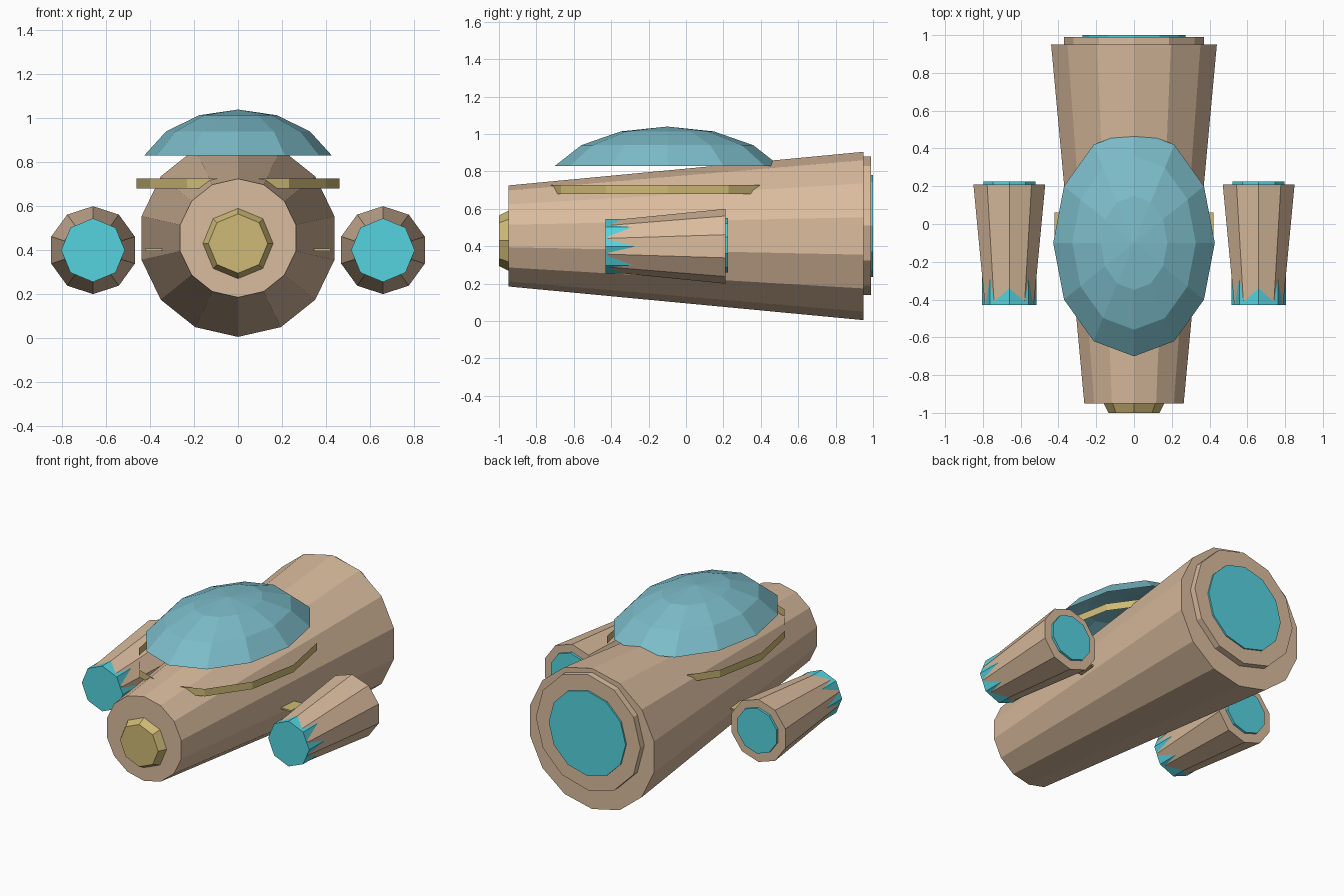
import bpy, bmesh
from math import sin, cos, pi, radians

if "Cube" in bpy.data.objects:
    bpy.data.objects.remove(bpy.data.objects["Cube"])


def material(name, rgb):
    m = bpy.data.materials.new(name)
    m.diffuse_color = (*rgb, 1)
    m.use_nodes = True
    m.node_tree.nodes["Principled BSDF"].inputs["Base Color"].default_value = m.diffuse_color
    return m


TAN = material("tan_hull", (0.70, 0.50, 0.34))
GLASS = material("teal_glass", (0.20, 0.50, 0.58))
GLOW = material("cyan_glow", (0.09, 0.65, 0.74))
GOLD = material("gold_trim", (0.62, 0.49, 0.18))


def finish(name, bm, mat):
    bmesh.ops.recalc_face_normals(bm, faces=bm.faces)
    me = bpy.data.meshes.new(name)
    bm.to_mesh(me)
    bm.free()
    me.materials.append(mat)
    ob = bpy.data.objects.new(name, me)
    bpy.context.collection.objects.link(ob)
    return ob


def bridge(bm, a, b):
    n = len(a)
    for i in range(n):
        j = (i + 1) % n
        bm.faces.new((a[i], a[j], b[j], b[i]))


def tube(name, sides, front, back, x, z, mat):
    """Closed frustum along y; front and back are (y, radius), one corner points up."""
    bm = bmesh.new()
    rings = [[bm.verts.new((x + r * sin(2 * pi * i / sides), y, z + r * cos(2 * pi * i / sides)))
              for i in range(sides)] for y, r in (front, back)]
    bridge(bm, *rings)
    for ring in rings:
        bm.faces.new(ring)
    return finish(name, bm, mat)


def oval(bm, rx, ry, z, n=12, cy=-0.10):
    return [bm.verts.new((rx * sin(2 * pi * i / n), cy + ry * cos(2 * pi * i / n), z))
            for i in range(n)]


# Main hull, nose cap and rear engine
tube("hull", 14, (-0.95, 0.27), (0.95, 0.45), 0, 0.455, TAN)
tube("nose_cap", 8, (-1.0, 0.135), (-0.94, 0.165), 0, 0.43, GOLD)
tube("engine_ring", 12, (0.94, 0.37), (0.99, 0.37), 0, 0.51, TAN)
tube("engine_glow", 12, (0.98, 0.272), (1.0, 0.272), 0, 0.508, GLOW)

# Canopy: open upper cap of a stretched sphere
bm = bmesh.new()
rings = []
for deg in (22.5, 45, 67.5):
    t = radians(deg)
    rings.append(oval(bm, 0.463 * sin(t), 0.65 * sin(t), 0.70 + 0.34 * cos(t)))
pole = bm.verts.new((0, -0.10, 1.04))
for i in range(12):
    bm.faces.new((pole, rings[0][i], rings[0][(i + 1) % 12]))
bridge(bm, rings[0], rings[1])
bridge(bm, rings[1], rings[2])
finish("canopy", bm, GLASS)

# Thin upright trim band around the canopy base
bm = bmesh.new()
bridge(bm, oval(bm, 0.463, 0.655, 0.68), oval(bm, 0.463, 0.655, 0.727))
finish("canopy_band", bm, GOLD)

# Side pods with intake core, exhaust disc and a small fin on the hull
for side, s in (("left", -1), ("right", 1)):
    x = 0.66 * s
    tube(side + "_pod", 10, (-0.42, 0.137), (0.21, 0.20), x, 0.40, TAN)
    tube(side + "_pod_intake", 8, (-0.43, 0.145), (-0.10, 0.145), x, 0.40, GLOW)
    tube(side + "_pod_exhaust", 10, (0.20, 0.145), (0.225, 0.145), x, 0.405, GLOW)
    bm = bmesh.new()
    bmesh.ops.create_cube(bm, size=1)
    for v in bm.verts:
        v.co = (v.co.x * 0.14 + 0.35 * s, v.co.y * 0.12, v.co.z * 0.01 + 0.402)
    finish(side + "_fin", bm, GOLD)
